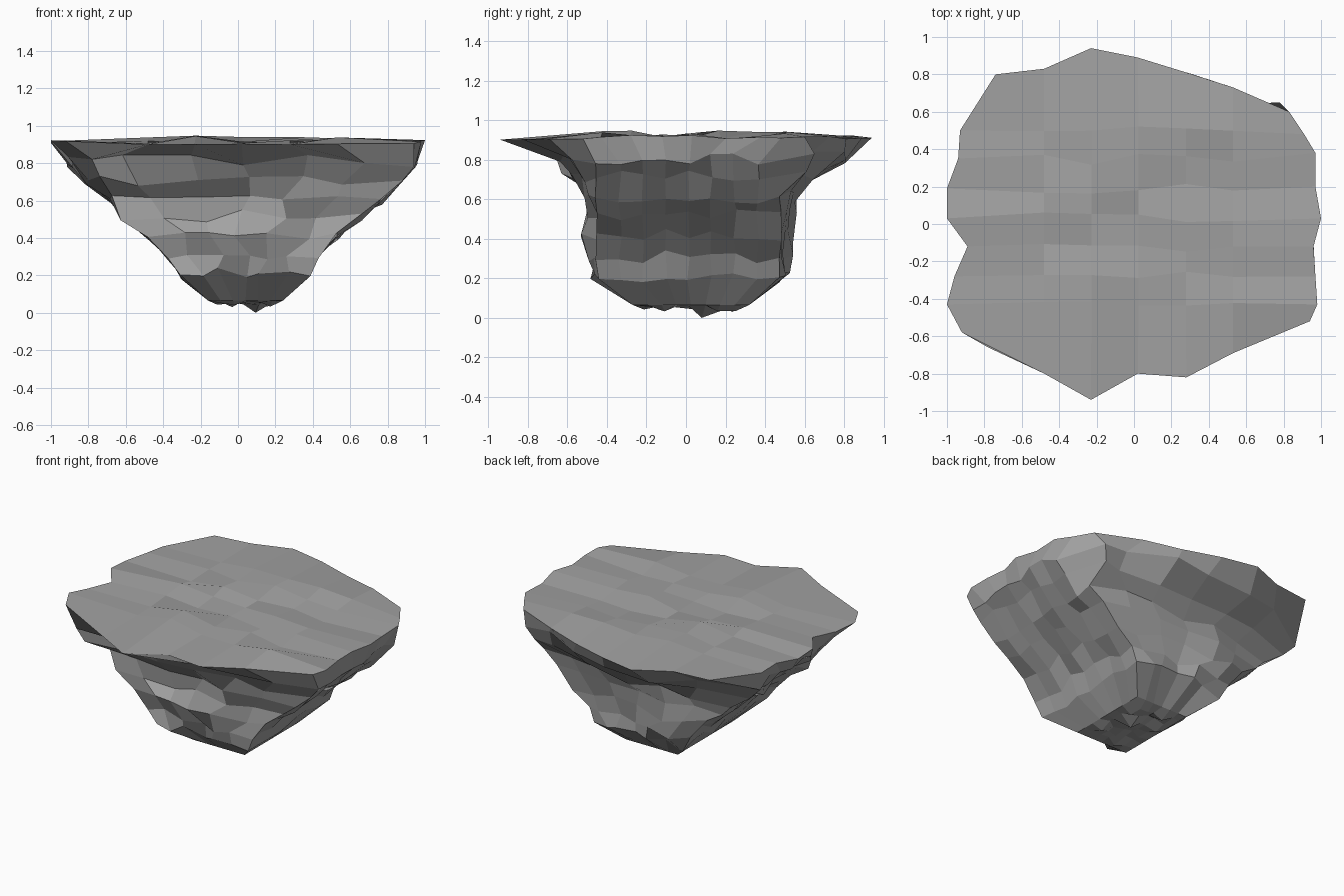
import bpy, bmesh, random

random.seed(5)
cube = bpy.data.objects.get("Cube")
if cube:
    bpy.data.objects.remove(cube, do_unlink=True)

stone = bpy.data.materials.new("grey_stone")
stone.use_nodes = True
grey = (0.36, 0.36, 0.36, 1)
stone.diffuse_color = grey
bsdf = stone.node_tree.nodes["Principled BSDF"]
bsdf.inputs["Base Color"].default_value = grey
bsdf.inputs["Roughness"].default_value = 0.9

COLS, ROWS = 6, 8

# Rim of the plateau, anticlockwise from the front left corner
rim = [(-.92, -.58), (-.48, -.80), (-.23, -.94), (.02, -.80), (.28, -.82), (.53, -.69),
       (.94, -.52), (.98, -.43), (.97, -.28), (.96, -.12), (1, .03), (.97, .20), (.97, .38), (.91, .48),
       (.83, .60), (.53, .73), (.28, .81), (.02, .89), (-.23, .94), (-.48, .83),
       (-.74, .80), (-.93, .50), (-.94, .35), (-1, .19), (-1, .03), (-.89, -.12), (-.96, -.28), (-1, -.43)]

# Grid cells that lie along the rim, in the same order
edge = ([(i, 0) for i in range(COLS)] + [(COLS, j) for j in range(ROWS)] +
        [(i, ROWS) for i in range(COLS, 0, -1)] + [(0, j) for j in range(ROWS, 0, -1)])

# Cliff levels: height, left, right, front, back
levels = [(.81, -.90, .95, -.65, .82), (.71, -.81, .87, -.55, .64), (.61, -.68, .76, -.49, .56),
          (.52, -.62, .66, -.48, .54), (.42, -.49, .53, -.50, .53), (.31, -.36, .42, -.46, .51),
          (.21, -.30, .38, -.45, .49), (.065, -.16, .24, -.27, .32)]

# Outcrops hanging under two corners of the rim: (level, column, row) to position
outcrops = {(0, 0, 0): (-.78, -.66, .82), (1, 0, 0): (-.74, -.63, .73),
            (0, COLS, ROWS): (.78, .65, .83), (1, COLS, ROWS): (.74, .61, .74)}


def jitter(amount):
    return random.uniform(-amount, amount)


def level_point(level, i, j):
    """Box section whose front and back bulge out between straight corners."""
    z, left, right, front, back = level
    u, v = i / COLS, j / ROWS
    bulge = 1 - (2 * u - 1) ** 2
    f, b = max(front, -.45), min(back, .48)
    f += (front - f) * bulge
    b += (back - b) * bulge
    return (left + (right - left) * u, f + (b - f) * v, z)


def cliff_point(n, i, j):
    """Roughened cliff position; the end walls stay flatter than front and back."""
    if (n, i, j) in outcrops:
        return outcrops[n, i, j]
    x, y, z = level_point(levels[n], i, j)
    if n == len(levels) - 1:
        return (x, y, z)
    on_side = i in (0, COLS)
    return (x + jitter(.015 if on_side else .045),
            y + jitter(.01 if on_side else .04),
            z + jitter(.035))


bm = bmesh.new()

# Rim and cliff rings; the rim dips at the front
rings = [[bm.verts.new((x, y, (.895 if y < -.6 else .915) + jitter(.01))) for x, y in rim]]
for n in range(len(levels)):
    rings.append([bm.verts.new(cliff_point(n, i, j)) for i, j in edge])
for upper, lower in zip(rings, rings[1:]):
    for k in range(len(edge)):
        m = (k + 1) % len(edge)
        bm.faces.new((upper[k], lower[k], lower[m], upper[m]))


def cap(ring, place, flip):
    """Fill a ring with a grid of uneven faces."""
    grid = dict(zip(edge, ring))
    for i in range(1, COLS):
        for j in range(1, ROWS):
            grid[i, j] = bm.verts.new(place(i, j))
    for i in range(COLS):
        for j in range(ROWS):
            quad = [grid[i, j], grid[i + 1, j], grid[i + 1, j + 1], grid[i, j + 1]]
            bm.faces.new(quad[::-1] if flip else quad)


# Plateau with low ledges running from side to side
def plateau(i, j):
    return (-.48 + .2525 * (i - 1), -.43 + .155 * (j - 1) + jitter(.03), .922 + jitter(.026))


# Ragged underside with one lowest spike
def underside(i, j):
    x, y, z = level_point(levels[-1], i, j)
    z = 0 if (i, j) == (4, 5) else random.uniform(.03, .075)
    return (x + jitter(.02), y + jitter(.02), z)


cap(rings[0], plateau, False)
cap(rings[-1], underside, True)

bmesh.ops.recalc_face_normals(bm, faces=bm.faces)
mesh = bpy.data.meshes.new("floating_rock")
bm.to_mesh(mesh)
bm.free()
mesh.materials.append(stone)
rock = bpy.data.objects.new("floating_rock", mesh)
bpy.context.collection.objects.link(rock)
